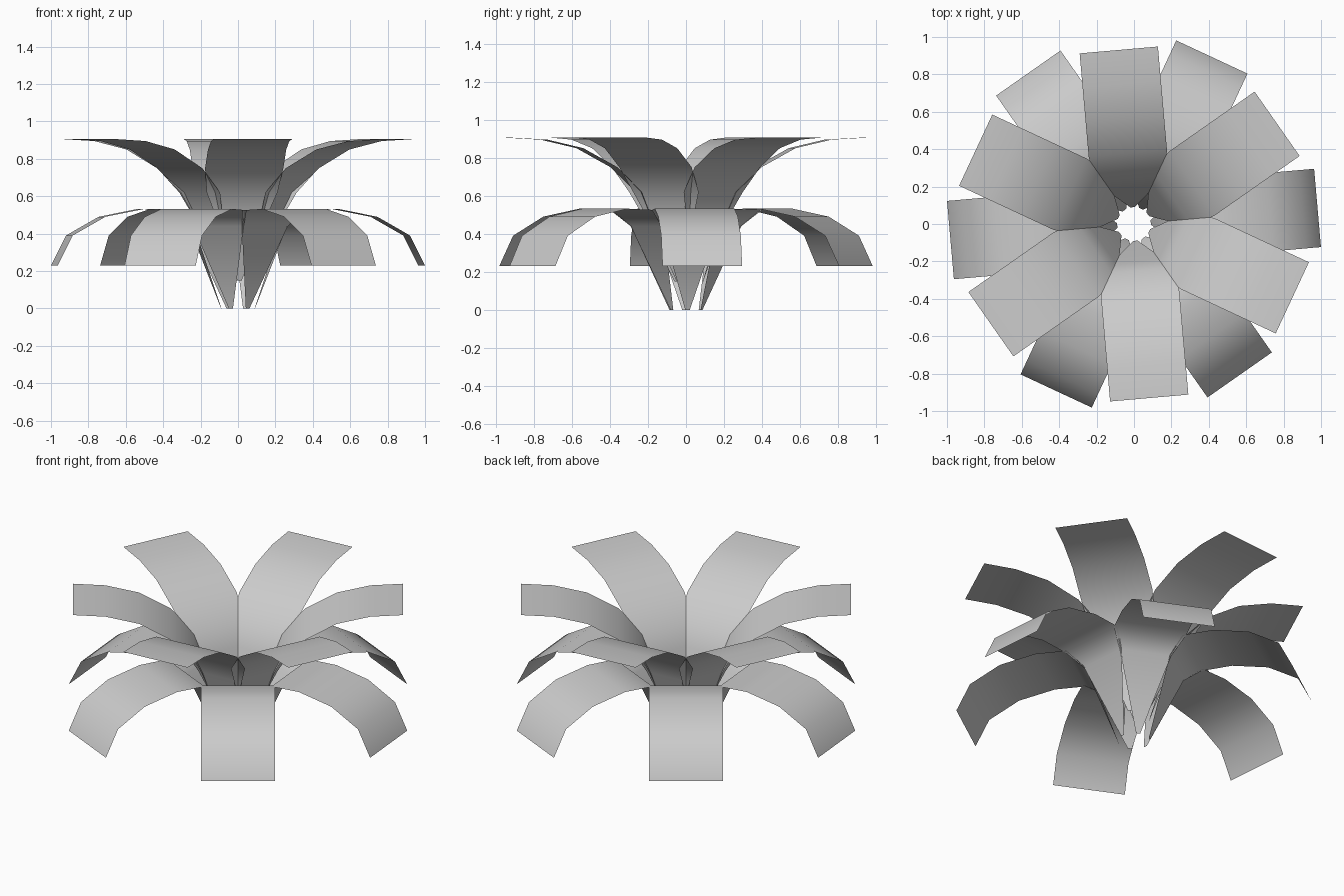
import bpy
import bmesh
from math import radians
from mathutils import Matrix, Vector

cube = bpy.data.objects.get("Cube")
if cube:
    bpy.data.objects.remove(cube, do_unlink=True)

GREY = (0.6, 0.6, 0.6, 1.0)
mat = bpy.data.materials.new("leaf_grey")
mat.use_nodes = True
mat.diffuse_color = GREY
mat.node_tree.nodes["Principled BSDF"].inputs["Base Color"].default_value = GREY

# Leaf profiles: distance from the centre, height, half width
LOWER = [(.09, 0, .012), (.25, .44, .15), (.34, .525, .21), (.52, .532, .21),
         (.73, .49, .21), (.905, .39, .21), (.985, .23, .21)]
UPPER = [(.09, .15, .012), (.2, .5, .14), (.25, .62, .19), (.38, .75, .21),
         (.56, .85, .21), (.75, .895, .21), (.934, .905, .21)]


def make_leaf(name, profile, angle):
    """Sweep a strip along the profile and turn it about the centre."""
    bm = bmesh.new()
    turn = Matrix.Rotation(radians(angle), 4, 'Z')
    rows = [[bm.verts.new(turn @ Vector((r, side * half, z))) for side in (-1, 1)]
            for r, z, half in profile]
    for a, b in zip(rows, rows[1:]):
        bm.faces.new((a[0], b[0], b[1], a[1])).smooth = True
    mesh = bpy.data.meshes.new(name)
    bm.to_mesh(mesh)
    bm.free()
    mesh.materials.append(mat)
    leaf = bpy.data.objects.new(name, mesh)
    bpy.context.collection.objects.link(leaf)


# Two rings of six leaves, the upper ring filling the gaps of the lower one
for i in range(6):
    make_leaf(f"lower_leaf_{i + 1}", LOWER, 5 + 60 * i)
    make_leaf(f"upper_leaf_{i + 1}", UPPER, 35 + 60 * i)
